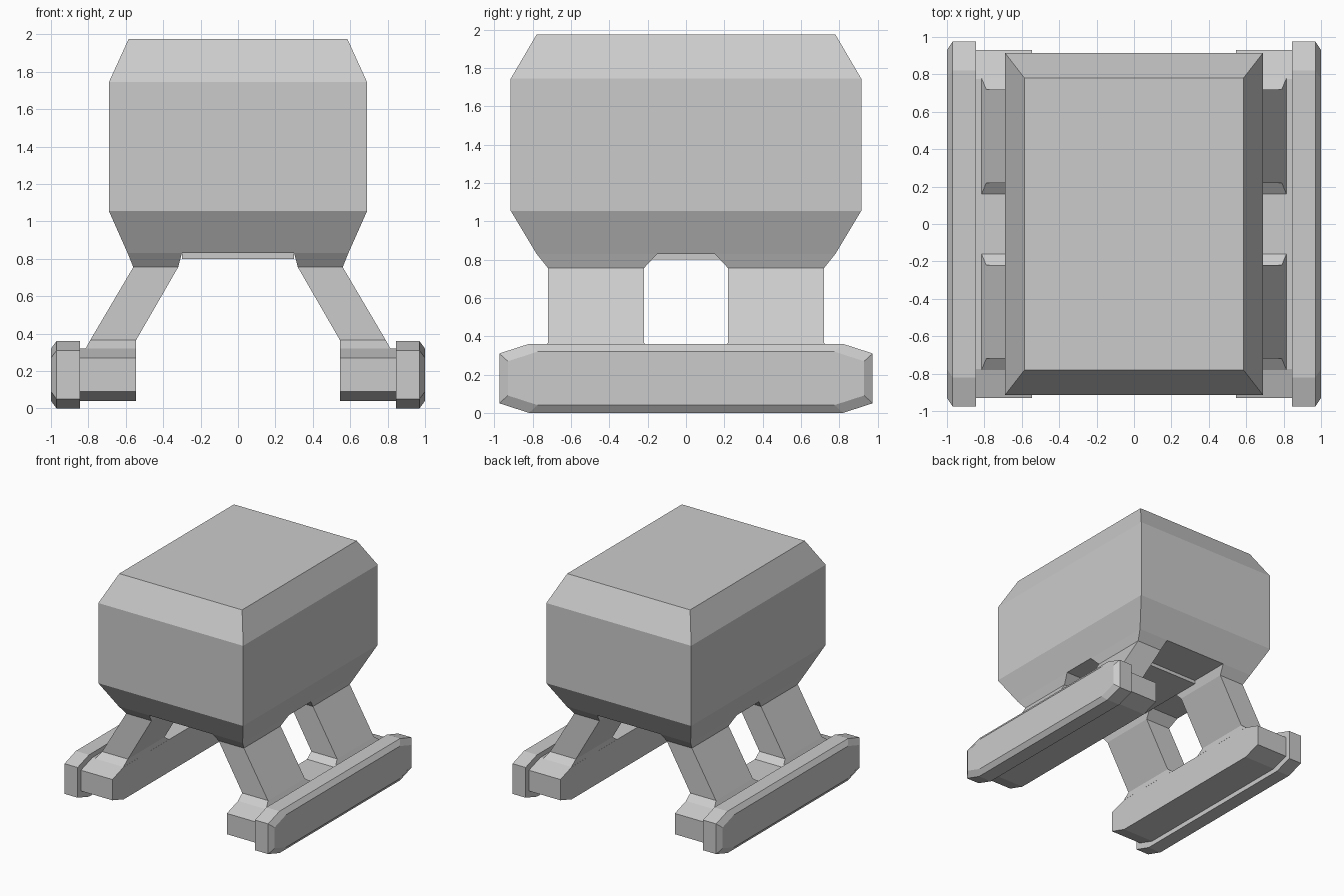
import bpy, bmesh

cube = bpy.data.objects.get("Cube")
if cube:
    bpy.data.objects.remove(cube, do_unlink=True)

grey = bpy.data.materials.new("plain grey")
grey.use_nodes = True
COLOUR = (0.6, 0.6, 0.6, 1)
grey.diffuse_color = COLOUR
grey.node_tree.nodes["Principled BSDF"].inputs["Base Color"].default_value = COLOUR


def loft(name, rings):
    """Solid skinned through a list of closed rings with equal point counts."""
    bm = bmesh.new()
    loops = [[bm.verts.new(p) for p in ring] for ring in rings]
    count = len(loops[0])
    for low, high in zip(loops, loops[1:]):
        for i in range(count):
            j = (i + 1) % count
            bm.faces.new((low[i], low[j], high[j], high[i]))
    bm.faces.new(loops[0])
    bm.faces.new(loops[-1])
    bmesh.ops.recalc_face_normals(bm, faces=bm.faces)
    mesh = bpy.data.meshes.new(name)
    bm.to_mesh(mesh)
    bm.free()
    mesh.materials.append(grey)
    obj = bpy.data.objects.new(name, mesh)
    bpy.context.collection.objects.link(obj)
    return obj


def rect(x0, x1, y0, y1, z):
    return [(x0, y0, z), (x1, y0, z), (x1, y1, z), (x0, y1, z)]


def centred(x, y, z):
    return rect(-x, x, -y, y, z)


def skid_ring(x, inset):
    """Clipped rectangle across the skid, seen from the side."""
    end, flat = 0.975 - inset, 0.82 - inset
    low, high = inset * 0.9, 0.36 - inset * 0.9
    step = 0.05
    return [(x, -flat, low), (x, flat, low), (x, end, low + step),
            (x, end, high - step), (x, flat, high), (x, -flat, high),
            (x, -end, high - step), (x, -end, low + step)]


# Cabin body with sloped top and bottom rims
loft("body", [centred(0.59, 0.78, 0.83), centred(0.69, 0.915, 1.055),
              centred(0.69, 0.915, 1.745), centred(0.585, 0.78, 1.975)])

# Shallow plate under the belly
loft("belly_plate", [centred(0.3, 0.42, 0.80), centred(0.3, 0.42, 0.835)])


def mirror_x(name, rings):
    for side, s in (("left", 1), ("right", -1)):
        loft(f"{side}_{name}", [[(s * x, y, z) for x, y, z in r] for r in rings])


# Slanted legs, flared where they meet body and skid
for place, s in (("front", -1), ("back", 1)):
    def leg_ring(x0, x1, z, y0=0.22, y1=0.72):
        return rect(x0, x1, s * y0, s * y1, z)
    mirror_x(f"{place}_leg", [leg_ring(0.545, 0.815, 0.32, 0.16, 0.78),
                              leg_ring(0.545, 0.79, 0.365),
                              leg_ring(0.32, 0.56, 0.755),
                              leg_ring(0.30, 0.59, 0.83, 0.15, 0.78)])

# Skids: inner beam, and outer rail with a bevelled outside edge
mirror_x("inner_beam", [skid_ring(0.545, 0.045), skid_ring(0.85, 0.045)])
mirror_x("outer_rail", [skid_ring(0.845, 0), skid_ring(0.97, 0),
                        skid_ring(1.0, 0.045)])
